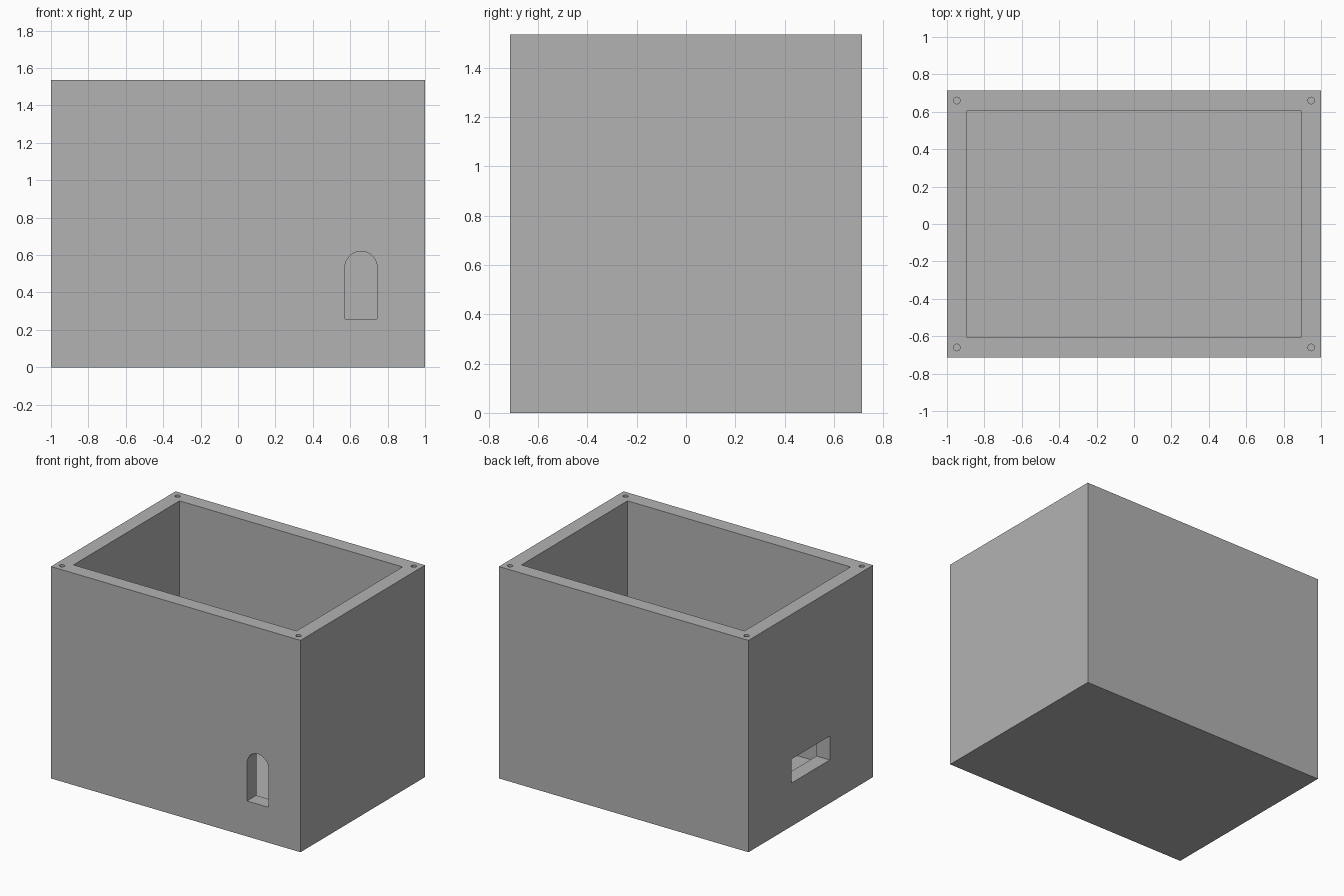
import bpy
import math

W, D, H = 2.0, 1.426, 1.535      # outer size
WALL, FLOOR = 0.106, 0.053

cube = bpy.data.objects.get("Cube")
if cube:
    bpy.data.objects.remove(cube, do_unlink=True)

# Single grey material
grey = bpy.data.materials.new("plain_grey")
grey.use_nodes = True
colour = (0.45, 0.45, 0.45, 1)
grey.diffuse_color = colour
grey.node_tree.nodes["Principled BSDF"].inputs["Base Color"].default_value = colour


def prism(name, outline, place, start, end):
    """Extrude a 2D outline from start to end; place maps (u, v, w) to x, y, z."""
    n = len(outline)
    verts = [place(u, v, w) for w in (start, end) for u, v in outline]
    faces = [tuple(range(n)), tuple(range(2 * n - 1, n - 1, -1))]
    faces += [(i, i + n, (i + 1) % n + n, (i + 1) % n) for i in range(n)]
    mesh = bpy.data.meshes.new(name)
    mesh.from_pydata(verts, [], faces)
    obj = bpy.data.objects.new(name, mesh)
    bpy.context.collection.objects.link(obj)
    # Make the normals point outwards
    import bmesh
    bm = bmesh.new()
    bm.from_mesh(mesh)
    bmesh.ops.recalc_face_normals(bm, faces=bm.faces)
    bm.to_mesh(mesh)
    bm.free()
    mesh.materials.append(grey)
    return obj


def rect(u0, u1, v0, v1):
    return [(u0, v0), (u1, v0), (u1, v1), (u0, v1)]


def arc(cu, cv, r, sweep, count):
    return [(cu + r * math.cos(sweep * i / count), cv + r * math.sin(sweep * i / count))
            for i in range(count + 1)]


def upright(u, v, w):
    return (u, v, w)


def along_y(u, v, w):
    return (u, w, v)


def along_x(u, v, w):
    return (w, u, v)


# Solid box
box = prism("open_box", rect(-W / 2, W / 2, -D / 2, D / 2), upright, 0, H)

# Interior, arched front opening and side slot
ix, iy = W / 2 - WALL, D / 2 - WALL
arch = [(0.572, 0.257), (0.744, 0.257)] + arc(0.658, 0.534, 0.086, math.pi, 16)
cutters = [
    prism("interior_cutter", rect(-ix, ix, -iy, iy), upright, FLOOR, H + 0.1),
    prism("arch_cutter", arch, along_y, -D / 2 - 0.1, -iy + 0.05),
    prism("slot_cutter", rect(-0.218, 0.218, 0.313, 0.486), along_x, -W / 2 - 0.1, -ix + 0.05),
]

# Screw holes in the middle of the rim corners
for sx in (-1, 1):
    for sy in (-1, 1):
        ring = arc(sx * (W - WALL) / 2, sy * (D - WALL) / 2, 0.018, 2 * math.pi, 16)[:-1]
        cutters.append(prism("screw_hole_cutter", ring, upright, H - 0.2, H + 0.1))

# Cut everything out of the box
for cutter in cutters:
    cutter.hide_render = True
    mod = box.modifiers.new(cutter.name, 'BOOLEAN')
    mod.operation = 'DIFFERENCE'
    mod.solver = 'EXACT'
    mod.object = cutter
    bpy.context.view_layer.objects.active = box
    bpy.ops.object.modifier_apply(modifier=mod.name)
for cutter in cutters:
    bpy.data.objects.remove(cutter, do_unlink=True)
